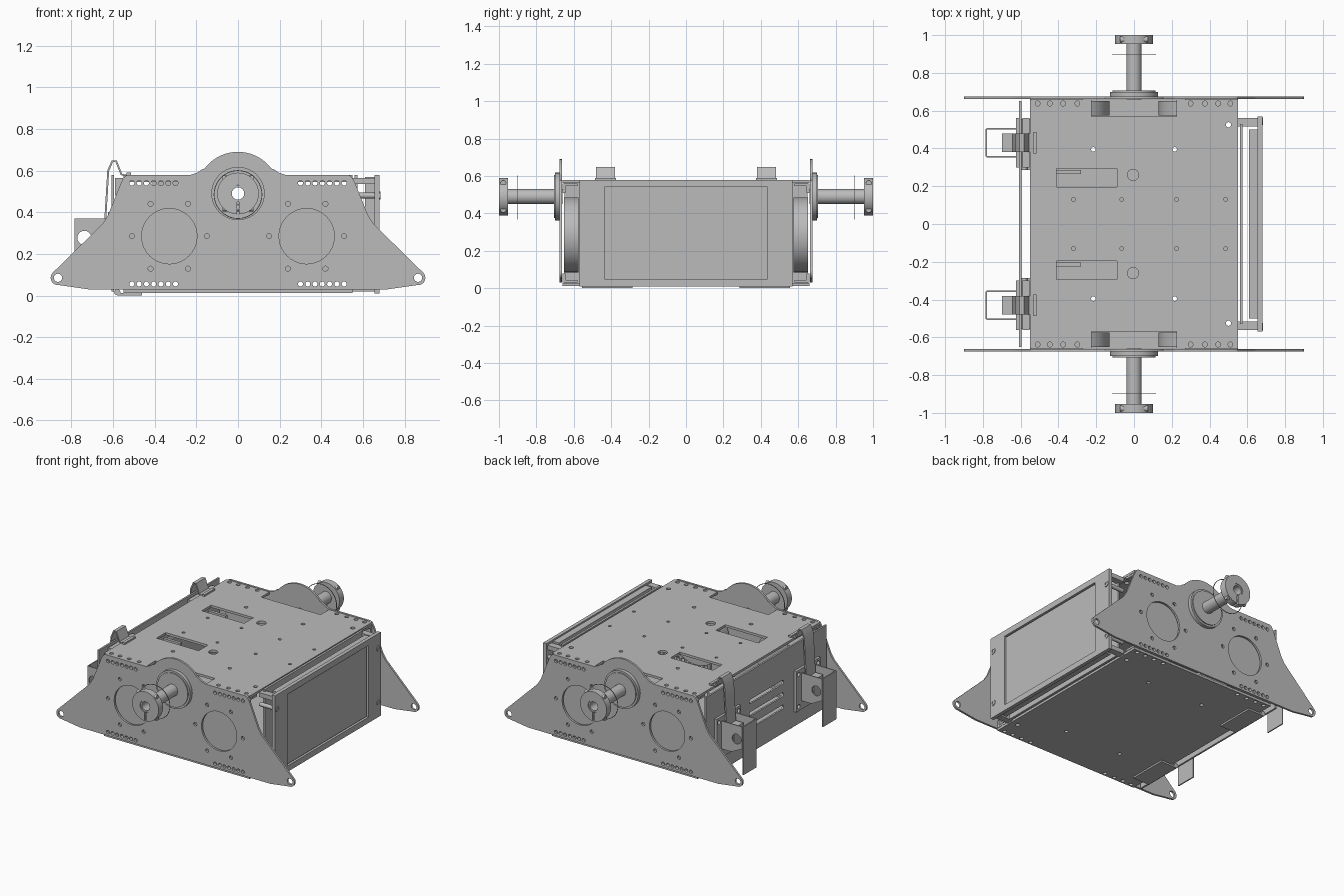
import bpy, bmesh
from math import cos, sin, radians, pi
from mathutils import Vector

old = bpy.data.objects.get("Cube")
if old:
    bpy.data.objects.remove(old, do_unlink=True)

grey = bpy.data.materials.new("machined grey")
grey.use_nodes = True
grey.diffuse_color = (0.5, 0.5, 0.5, 1)
grey.node_tree.nodes["Principled BSDF"].inputs["Base Color"].default_value = (0.5, 0.5, 0.5, 1)


def arc(c, r, a0, a1, n=16):
    return [(c[0] + r * cos(radians(a0 + (a1 - a0) * i / n)),
             c[1] + r * sin(radians(a0 + (a1 - a0) * i / n))) for i in range(n + 1)]


def circle(x, y, r, n=None):
    return arc((x, y), r, 0, 360, n or (40 if r > 0.05 else 16))[:-1]


def rect(x0, x1, y0, y1):
    return [(x0, y0), (x1, y0), (x1, y1), (x0, y1)]


def slab(name, axis, lo, hi, outline, holes=()):
    """Flat part cut from an outline with holes, thick from lo to hi along an axis."""
    curve = bpy.data.curves.new(name, 'CURVE')
    curve.dimensions = '2D'
    curve.fill_mode = 'BOTH'
    curve.extrude = abs(hi - lo) / 2
    for loop in [outline, *holes]:
        s = curve.splines.new('POLY')
        s.points.add(len(loop) - 1)
        for p, (a, b) in zip(s.points, loop):
            p.co = (a, b, 0, 1)
        s.use_cyclic_u = True
    tmp = bpy.data.objects.new(name, curve)
    bpy.context.scene.collection.objects.link(tmp)
    dg = bpy.context.evaluated_depsgraph_get()
    mesh = bpy.data.meshes.new_from_object(tmp.evaluated_get(dg))
    bpy.data.objects.remove(tmp, do_unlink=True)
    bm = bmesh.new()
    bm.from_mesh(mesh)
    mid = (lo + hi) / 2
    for v in bm.verts:
        a, b, c = v.co
        c += mid
        v.co = {'x': (c, a, b), 'y': (a, c, b), 'z': (a, b, c)}[axis]
    bmesh.ops.remove_doubles(bm, verts=bm.verts, dist=1e-5)
    bmesh.ops.recalc_face_normals(bm, faces=bm.faces)
    bm.to_mesh(mesh)
    bm.free()
    mesh.materials.clear()
    mesh.materials.append(grey)
    ob = bpy.data.objects.new(name, mesh)
    bpy.context.scene.collection.objects.link(ob)
    bpy.context.view_layer.objects.active = ob
    bpy.ops.object.select_all(action='DESELECT')
    ob.select_set(True)
    bpy.ops.object.shade_smooth_by_angle(angle=radians(30))
    return ob


def ribbon(path, t):
    """Outline of a bent strip of thickness t."""
    pts = [Vector(p) for p in path]
    off = []
    for i, p in enumerate(pts):
        d = (pts[min(i + 1, len(pts) - 1)] - pts[max(i - 1, 0)]).normalized()
        off.append(p + Vector((d.y, -d.x)) * t)
    return [tuple(p) for p in pts + off[::-1]]


# Side plate outline, mirrored about x = 0
half = [(0.72, 0.03)] + arc((0.865, 0.085), 0.035, -95, 45, 10)
half += [(0.65, 0.345), (0.625, 0.385), (0.56, 0.545), (0.545, 0.572), (0.53, 0.58),
         (0.225, 0.58), (0.195, 0.59), (0.175, 0.605)] + arc((0, 0.49), 0.2, 37, 90, 14)
plate = half + [(-x, z) for x, z in half[-2::-1]]
plate_holes = [circle(0, 0.49, 0.035)]
for m in (-1, 1):
    plate_holes += [circle(m * 0.33, 0.285, 0.133), circle(m * 0.865, 0.085, 0.02)]
    plate_holes += [circle(m * 0.33 + 0.18 * cos(k * pi / 3), 0.285 + 0.18 * sin(k * pi / 3), 0.012)
                    for k in range(6)]
    plate_holes += [circle(m * (0.3 + 0.035 * k), z, 0.012) for k in range(7) for z in (0.055, 0.54)]

# Top and bottom deck plates
rows = [circle(m * x, s * 0.638, 0.013) for x in (0.3, 0.375, 0.445, 0.51) for m in (-1, 1) for s in (-1, 1)]
decks = rows + [circle(m * 0.215, s * 0.395, 0.012) for m in (-1, 1) for s in (-1, 1)]
decks += [circle(0.5, s * 0.525, 0.014) for s in (-1, 1)]
top_holes = decks + [circle(x, s * 0.13, 0.01) for x in (-0.32, -0.065, 0.225, 0.485) for s in (-1, 1)]
for s in (-1, 1):
    top_holes += [circle(-0.005, s * 0.26, 0.03), rect(-0.41, -0.09, s * 0.245 - 0.05, s * 0.245 + 0.05)]
notched = [(-0.55, -0.66), (-0.225, -0.66), (-0.225, -0.57), (0.225, -0.57), (0.225, -0.66), (0.55, -0.66)]
notched += [(-x, -y) for x, y in notched]
slab("top_deck", 'z', 0.562, 0.578, notched, top_holes)
slab("bottom_deck", 'z', 0.012, 0.028, rect(-0.55, 0.55, -0.66, 0.66), decks)

# Parts repeated on the front (-y) and back (+y)
for s, tag in ((-1, "front"), (1, "back")):
    slab(tag + "_side_plate", 'y', s * 0.662, s * 0.676, plate, plate_holes)

    # Wheel motors and the corner angle rails behind the plate
    for m in (-1, 1):
        slab(tag + "_motor_disc", 'y', s * 0.575, s * 0.652, circle(m * 0.33, 0.285, 0.2, 56))
        x0, x1 = sorted((m * 0.27, m * 0.55))
        for z, d in ((0.03, 1), (0.56, -1)):
            slab(tag + "_angle_leg", 'y', s * 0.645, s * 0.661, rect(x0, x1, z, z + d * 0.05),
                 [circle(m * (0.3 + 0.035 * k), z + (0.025 if d > 0 else -0.02), 0.012) for k in range(7)])
            slab(tag + "_angle_foot", 'z', z, z + d * 0.014, rect(x0, x1, s * 0.58, s * 0.645))

    # Axle: flange, hollow shaft, split clamp and guard ring
    bore = [circle(0, 0.49, 0.03)]
    slab(tag + "_axle_flange", 'y', s * 0.676, s * 0.7, circle(0, 0.49, 0.128), bore)
    slab(tag + "_flange_boss", 'y', s * 0.7, s * 0.707, circle(0, 0.49, 0.115), bore)
    slab(tag + "_axle_tube", 'y', s * 0.66, s * 0.995, circle(0, 0.49, 0.04, 32), bore)
    slab(tag + "_shaft_clamp", 'y', s * 0.953, s * 1.0,
         arc((0, 0.49), 0.1, -87, 267, 48) + arc((0, 0.49), 0.04, 263, -83, 32))
    for z in (0.42, 0.56):
        slab(tag + "_clamp_screw", 'x', -0.075, 0.075, circle(s * 0.977, z, 0.016))
    slab(tag + "_guard_ring", 'y', s * 0.898, s * 0.901, circle(0, 0.485, 0.117), [circle(0, 0.485, 0.113)])

    # Deck pocket floor and strap bar
    slab(tag + "_pocket_floor", 'z', 0.5, 0.506, rect(-0.42, -0.08, s * 0.245 - 0.06, s * 0.245 + 0.06))
    slab(tag + "_pocket_bar", 'z', 0.506, 0.55, rect(-0.41, -0.28, s * 0.245 + 0.02, s * 0.245 + 0.04))

    # Latch on the hinged end door
    y = s * 0.43
    strip = [(-0.645, 0.3), (-0.64, 0.4), (-0.628, 0.6), (-0.607, 0.648), (-0.582, 0.648),
             (-0.557, 0.585), (-0.515, 0.575)]
    slab(tag + "_latch_strap", 'y', y - 0.05, y + 0.05, ribbon(strip, 0.009))
    slab(tag + "_latch_catch", 'x', -0.535, -0.515, rect(y - 0.057, y + 0.057, 0.576, 0.59))
    cheek = [(-0.78, 0.37), (-0.78, 0.22), (-0.7, 0.18), (-0.61, 0.18), (-0.61, 0.37)]
    for e in (-0.078, 0.07):
        slab(tag + "_latch_cheek", 'y', y + e, y + e + 0.008, cheek, [circle(-0.738, 0.277, 0.034)])
    slab(tag + "_latch_lever", 'x', -0.785, -0.777, rect(y - 0.072, y + 0.072, 0.04, 0.37))
    slab(tag + "_latch_block", 'z', 0.2, 0.33, rect(-0.7, -0.61, y - 0.05, y + 0.05))
    slab(tag + "_latch_mount", 'x', -0.625, -0.608, rect(y - 0.13, y + 0.13, 0.12, 0.4),
         [circle(y + a, b, 0.014) for a in (-0.105, 0.105) for b in (0.15, 0.37)])
    slab(tag + "_latch_backing", 'x', -0.59, -0.552, rect(y - 0.13, y + 0.13, 0.48, 0.565))

    # Door hinge under the deck
    slab(tag + "_hinge_leaf", 'z', 0.0, 0.011, rect(-0.58, -0.46, s * 0.42 - 0.135, s * 0.42 + 0.135))
    slab(tag + "_hinge_pin", 'y', s * 0.42 - 0.135, s * 0.42 + 0.135, circle(-0.58, 0.016, 0.015))

    # Display panel standoffs, mounting ears and screws
    for z in (0.11, 0.48):
        slab(tag + "_standoff", 'x', 0.55, 0.67, circle(s * 0.545, z, 0.014))
        slab(tag + "_panel_screw", 'x', 0.665, 0.684, circle(s * 0.545, z, 0.02), [circle(s * 0.545, z, 0.01)])
    for z in (0.02, 0.535):
        y0, y1 = sorted((s * 0.515, s * 0.56))
        slab(tag + "_panel_ear", 'z', z, z + 0.03, rect(0.55, 0.665, y0, y1))

# Slotted end door
slots = []
for z in (0.2, 0.285, 0.37):
    slots.append(arc((0.17, z), 0.014, -90, 90, 8) + arc((-0.17, z), 0.014, 90, 270, 8))
slab("end_door", 'x', -0.608, -0.596, rect(-0.65, 0.65, 0.02, 0.58), slots)

# Display panel on the opposite end
slab("panel_back_plate", 'x', 0.56, 0.575, rect(-0.53, 0.53, 0.02, 0.58))
slab("panel_core", 'x', 0.61, 0.664, rect(-0.5, 0.5, 0.02, 0.57))
slab("panel_frame", 'x', 0.655, 0.68, rect(-0.57, 0.57, 0.01, 0.58), [rect(-0.437, 0.437, 0.05, 0.54)])
slab("display_screen", 'x', 0.66, 0.672, rect(-0.43, 0.43, 0.057, 0.533))
